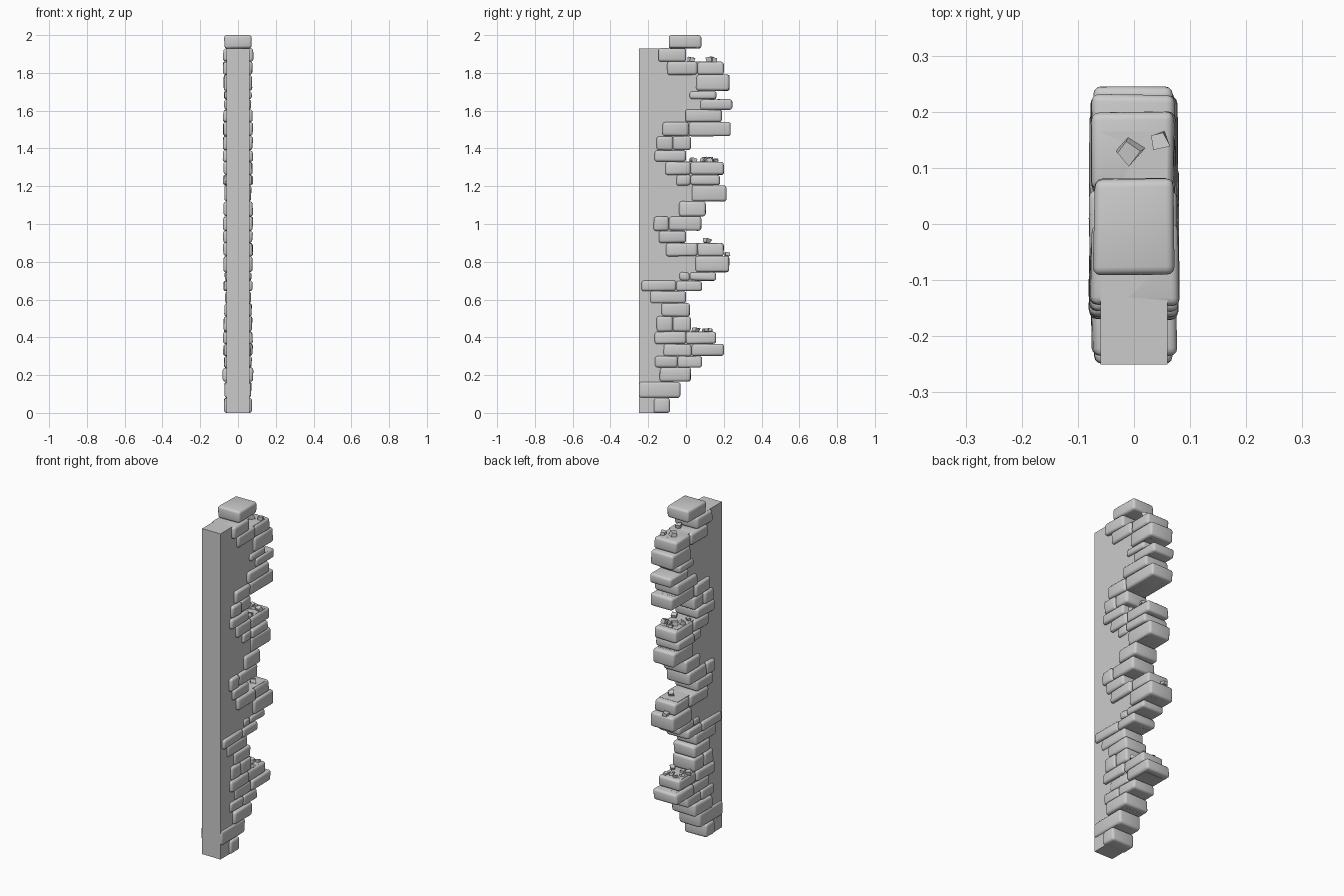
import bpy, bmesh, random
from mathutils import Vector, Matrix

random.seed(7)
if "Cube" in bpy.data.objects:
    bpy.data.objects.remove(bpy.data.objects["Cube"])

stone = bpy.data.materials.new("stone_grey")
stone.use_nodes = True
stone.diffuse_color = (0.6, 0.6, 0.6, 1)
bsdf = next(n for n in stone.node_tree.nodes if n.type == 'BSDF_PRINCIPLED')
bsdf.inputs["Base Color"].default_value = stone.diffuse_color

HALF_CORE = 0.06
HALF_BRICK = 0.074
INSET = 0.035

# Brick courses from the ground up, in hundredths:
# height of the bed, then the y positions of the joints along the course
COURSES = [
    (0, -17, -8.5), (8, -25, -3), (16.5, -14, 2.5), (24, -16.5, -4.5, 8.5),
    (30, -12, 3, 20), (36.5, -16.5, 0, 16), (43, -15.5, -7, 2.5),
    (51, -13, 2), (58, -19, 0), (64.5, -23.5, -5, 8.5), (70, -3.5, 2, 16),
    (74.5, 5, 23), (83, -10.5, 6, 20), (90, -14.5, 0), (96.5, -17, -9, 8),
    (104, -3.5, 10.5), (112, 3, 21.5), (120.5, -5, 2.5, 18),
    (126, -11, 2.5, 20), (133, -16.5, 0), (139, -15.5, -7, 2.5),
    (146.5, -12.5, 1.5, 23.5), (154, -0.5, 19), (160.5, 7.5, 24.5),
    (166, 2, 16), (170.5, 5.5, 23), (179, -10, 6, 20), (186, -14.5, 0),
    (193, -9, 8),
]
TOP = 200


def add_object(name, bm):
    mesh = bpy.data.meshes.new(name)
    bmesh.ops.recalc_face_normals(bm, faces=bm.faces)
    bm.to_mesh(mesh)
    bm.free()
    mesh.materials.append(stone)
    obj = bpy.data.objects.new(name, mesh)
    bpy.context.collection.objects.link(obj)
    return obj


def jitter(amount):
    return random.uniform(-amount, amount)


def add_brick(name, y0, y1, z0, z1):
    """Worn block running through the wall, with rounded uneven edges."""
    bm = bmesh.new()
    bmesh.ops.create_cube(bm, size=1)
    half = HALF_BRICK + jitter(0.005)
    for v in bm.verts:
        v.co = Vector((v.co.x * 2 * half + jitter(0.004),
                       (y0 + y1) / 2 + v.co.y * (y1 - y0) + jitter(0.002),
                       (z0 + z1) / 2 + v.co.z * (z1 - z0) + jitter(0.002)))
        v.co.z = min(max(v.co.z, 0), 2)
        v.co.y = min(max(v.co.y, -0.25), 0.25)
    bmesh.ops.bevel(bm, geom=list(bm.edges), offset=0.014, segments=3,
                    profile=0.5, affect='EDGES', clamp_overlap=True)
    for f in bm.faces:
        f.smooth = True
    add_object(name, bm)


def add_rubble(name, x, y, z, size):
    """Angular chip lying on a ledge."""
    bm = bmesh.new()
    bmesh.ops.create_cube(bm, size=size)
    for v in bm.verts:
        v.co *= random.uniform(0.7, 1.1)
        v.co.z *= 0.75
    turn = Matrix.Rotation(random.uniform(0, 3), 4, 'Z') @ Matrix.Rotation(jitter(0.5), 4, 'X')
    bmesh.ops.transform(bm, matrix=Matrix.Translation((x, y, z + size * 0.3)) @ turn,
                        verts=bm.verts)
    add_object(name, bm)


# Bricks and the stepped outline of the core hidden behind them
outline = [(-0.25, 0)]
count = 0
for i, (bed, *joints) in enumerate(COURSES):
    head = COURSES[i + 1][0] if i + 1 < len(COURSES) else TOP
    for a, b in zip(joints, joints[1:]):
        count += 1
        add_brick(f"brick_{count:02d}", a / 100, b / 100, bed / 100, head / 100)
    if head < TOP:
        edge = joints[-1] / 100 - INSET
        outline += [(edge, bed / 100), (edge, head / 100)]
outline.append((-0.25, outline[-1][1]))

# Flat wall core
bm = bmesh.new()
face = bm.faces.new([bm.verts.new((-HALF_CORE, y, z)) for y, z in outline])
side = bmesh.ops.extrude_face_region(bm, geom=[face])
bmesh.ops.translate(bm, vec=(2 * HALF_CORE, 0, 0),
                    verts=[g for g in side["geom"] if isinstance(g, bmesh.types.BMVert)])
add_object("wall_core", bm)

# Rubble on the ledges: x, y, ledge height, chip size
CHIPS = [(-0.01, 0.13, 1.86, 0.036), (0.045, 0.15, 1.86, 0.03), (0.03, 0.03, 1.86, 0.034),
         (0.02, 0.11, 0.9, 0.034), (-0.02, 0.22, 0.83, 0.03)]
for i, chip in enumerate(CHIPS):
    add_rubble(f"loose_chip_{i + 1}", *chip)

# Denser piles on two ledges
for pile, (y0, y1, z) in enumerate([(0.03, 0.17, 1.33), (0.05, 0.14, 0.43)]):
    for i in range(8):
        x = -0.045 + 0.03 * (i % 4) + jitter(0.008)
        y = random.uniform(y0, y1)
        add_rubble(f"pile_{pile + 1}_chip_{i + 1}", x, y, z, random.uniform(0.02, 0.034))
